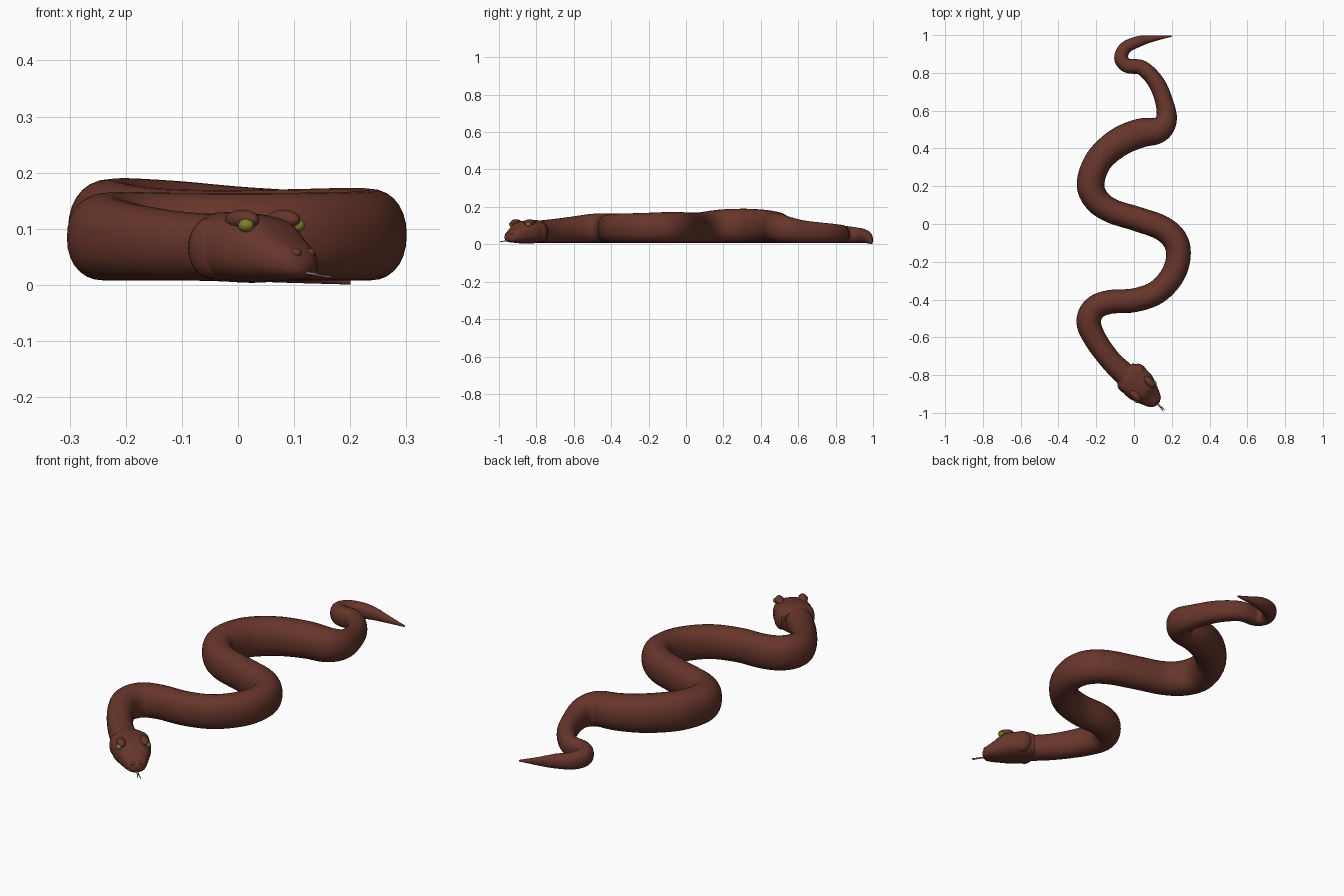
import bpy, math
from mathutils import Vector, Matrix

if "Cube" in bpy.data.objects:
    bpy.data.objects.remove(bpy.data.objects["Cube"])


def material(name, rgb):
    m = bpy.data.materials.new(name)
    m.diffuse_color = (*rgb, 1)
    m.use_nodes = True
    m.node_tree.nodes["Principled BSDF"].inputs["Base Color"].default_value = m.diffuse_color
    return m


BROWN = material("reddish brown skin", (0.135, 0.036, 0.024))
OLIVE = material("olive yellow eye", (0.20, 0.21, 0.02))
PINK = material("pale pink tongue", (0.36, 0.22, 0.25))


def spow(v, p):
    return math.copysign(abs(v) ** p, v)


def loft(name, rings, mat):
    """Skin a closed tube through rings of equal length."""
    n = len(rings[0])
    verts = [p for r in rings for p in r]
    faces = [(i * n + j, i * n + (j + 1) % n, (i + 1) * n + (j + 1) % n, (i + 1) * n + j)
             for i in range(len(rings) - 1) for j in range(n)]
    faces += [tuple(reversed(range(n))), tuple(range(len(verts) - n, len(verts)))]
    me = bpy.data.meshes.new(name)
    me.from_pydata(verts, [], faces)
    me.materials.append(mat)
    ob = bpy.data.objects.new(name, me)
    bpy.context.collection.objects.link(ob)
    finish(ob)
    return ob


def finish(ob):
    bpy.ops.object.select_all(action='DESELECT')
    ob.select_set(True)
    bpy.context.view_layer.objects.active = ob
    bpy.ops.object.mode_set(mode='EDIT')
    bpy.ops.mesh.select_all(action='SELECT')
    bpy.ops.mesh.normals_make_consistent(inside=False)
    bpy.ops.object.mode_set(mode='OBJECT')
    bpy.ops.object.shade_smooth_by_angle(angle=math.radians(50))


def ring(c, side, hw, zb, zt, p, n=28):
    """Upright rounded section across the direction 'side'."""
    out = []
    for j in range(n):
        a = 2 * math.pi * j / n
        q = c + side * (hw * spow(math.cos(a), p))
        out.append((q.x, q.y, (zb + zt) / 2 + (zt - zb) / 2 * spow(math.sin(a), p)))
    return out


def catmull(pts, steps):
    pts = [tuple(2 * a - b for a, b in zip(pts[0], pts[1]))] + pts + \
          [tuple(2 * a - b for a, b in zip(pts[-1], pts[-2]))]
    out = []
    for i in range(1, len(pts) - 2):
        for k in range(steps):
            t = k / steps
            out.append([0.5 * (2 * b + (c - a) * t + (2 * a - 5 * b + 4 * c - d) * t * t
                               + (3 * b - a - 3 * c + d) * t ** 3)
                        for a, b, c, d in zip(*pts[i - 1:i + 3])])
    out.append(list(pts[-2]))
    return out


# body: tail tip to neck as (x, y, half width)
path = [(.20, .995, .003), (.10, .982, .017), (.03, .968, .028), (-.043, .935, .033),
        (-.068, .88, .037), (-.036, .838, .038), (.045, .825, .040), (.12, .745, .044),
        (.163, .635, .048), (.17, .55, .057), (.125, .497, .070), (.03, .48, .077),
        (-.085, .43, .077), (-.188, .335, .073), (-.23, .215, .073), (-.20, .13, .069),
        (-.12, .07, .065), (.015, .027, .065), (.145, -.02, .066), (.217, -.085, .067),
        (.235, -.17, .065), (.205, -.27, .064), (.12, -.362, .063), (0, -.404, .063),
        (-.13, -.413, .063), (-.21, -.447, .064), (-.24, -.52, .065), (-.205, -.61, .060),
        (-.13, -.715, .057), (-.06, -.785, .060), (-.01, -.825, .062)]
crest = [(-1, .12), (-.75, .128), (-.43, .175), (-.2, .193), (.05, .215), (.4, .19),
         (.62, .14), (.85, .102), (1.1, .06)]


def crest_height(y):
    for (a, za), (b, zb) in zip(crest, crest[1:]):
        if y <= b:
            return za + (zb - za) * (y - a) / (b - a)


pts = catmull(path, 6)
heights = [min(crest_height(p[1]), 2.6 * p[2]) for p in pts]
rings = []
for i, (x, y, hw) in enumerate(pts):
    a, b = pts[max(i - 1, 0)], pts[min(i + 1, len(pts) - 1)]
    t = Vector((b[0] - a[0], b[1] - a[1], 0)).normalized()
    near = heights[max(0, i - 5):i + 6]
    top = sum(near) / len(near) if 8 < i < len(pts) - 5 else heights[i]
    rings.append(ring(Vector((x, y, 0)), Vector((-t.y, t.x, 0)), hw, min(.008, hw * .2), top, .92))
loft("body", rings, BROWN)

# head: frame pointing diagonally forward
BASE = Vector((-.025, -.803, 0))
FWD = Vector((.707, -.707, 0))
SIDE = Vector((.707, .707, 0))
# (distance forward, half width, bottom, top)
head = [(-.035, .058, .012, .118), (-.012, .070, .008, .126), (.01, .080, .006, .130),
        (.05, .087, .004, .128), (.09, .084, .004, .124), (.125, .072, .006, .115),
        (.155, .060, .008, .092), (.18, .049, .010, .076), (.2, .036, .013, .064),
        (.212, .016, .022, .050)]
loft("head", [ring(BASE + FWD * s, SIDE, hw, zb, zt, .78) for s, hw, zb, zt in catmull(head, 3)], BROWN)


def blob(name, s, w, z, size, mat):
    """Ellipsoid in the head frame; size is (forward, side, up)."""
    bpy.ops.mesh.primitive_uv_sphere_add(segments=20, ring_count=12)
    ob = bpy.context.object
    ob.name = name
    p = BASE + FWD * s + SIDE * w
    ob.data.transform(Matrix.Translation((p.x, p.y, z)) @ Matrix.Rotation(-math.pi / 4, 4, 'Z')
                      @ Matrix.Diagonal((*size, 1)))
    ob.data.materials.append(mat)
    finish(ob)


# paired brows, eyes, cheeks and nostrils
for tag, k in (("left", -1), ("right", 1)):
    blob(tag + "_brow", .098, k * .052, .116, (.038, .020, .018), BROWN)
    blob(tag + "_eye", .120, k * .064, .106, (.015, .014, .012), OLIVE)
    blob(tag + "_cheek", .022, k * .056, .066, (.045, .034, .054), BROWN)
    blob(tag + "_nostril", .196, k * .017, .056, (.013, .011, .010), BROWN)

# forked tongue
tip = [(.195, .006, .022), (.235, .005, .018)]
loft("tongue", [ring(BASE + FWD * s, SIDE, hw, z - .003, z + .003, 1, 8) for s, hw, z in tip], PINK)
for tag, k in (("left", -1), ("right", 1)):
    loft(tag + "_tongue_fork",
         [ring(BASE + FWD * s + SIDE * (k * w), SIDE, hw, z - .002, z + .002, 1, 8)
          for s, w, hw, z in ((.232, .002, .003, .018), (.264, .006, .0015, .014))], PINK)
